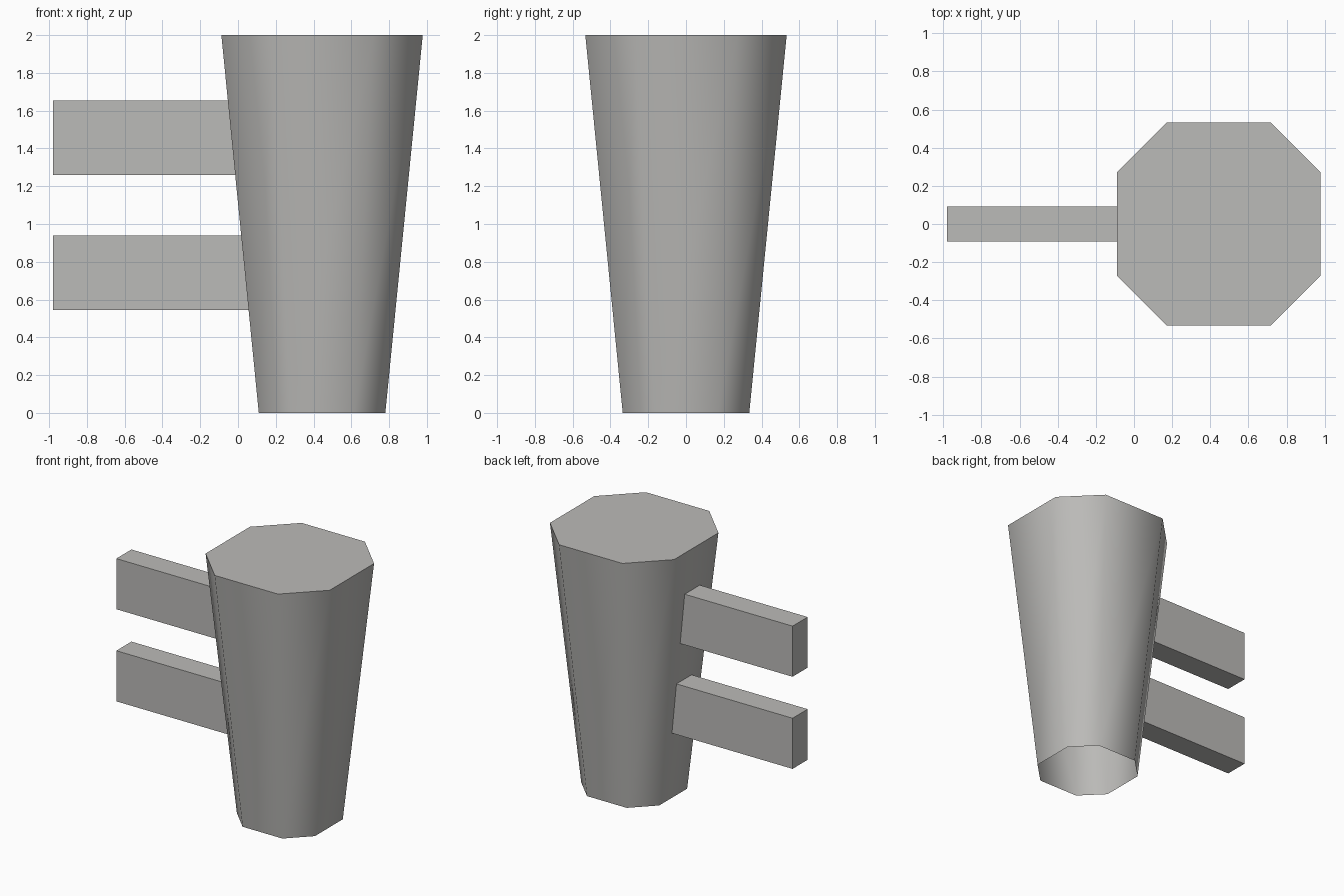
import bpy, bmesh, math

cube = bpy.data.objects.get("Cube")
if cube:
    bpy.data.objects.remove(cube, do_unlink=True)

grey = bpy.data.materials.new("warm grey")
grey.use_nodes = True
colour = (0.5, 0.495, 0.48, 1)
grey.diffuse_color = colour
grey.node_tree.nodes["Principled BSDF"].inputs["Base Color"].default_value = colour


def add_object(name, bm):
    mesh = bpy.data.meshes.new(name)
    bmesh.ops.recalc_face_normals(bm, faces=bm.faces)
    bm.to_mesh(mesh)
    bm.free()
    mesh.materials.append(grey)
    obj = bpy.data.objects.new(name, mesh)
    bpy.context.collection.objects.link(obj)
    return obj


def octagon(bm, half, z, centre=0.445):
    # Square with its corners cut off halfway along each side
    c = half * 0.51
    quarter = [(half, -c), (half, c)]
    points = []
    for turn in range(4):
        for x, y in quarter:
            a = turn * math.pi / 2
            points.append((centre + x * math.cos(a) - y * math.sin(a),
                           x * math.sin(a) + y * math.cos(a), z))
    return [bm.verts.new(p) for p in points]


# Tapered mug body, closed on top and open underneath
bm = bmesh.new()
low, high = octagon(bm, 0.335, 0), octagon(bm, 0.533, 2)
for i in range(8):
    j = (i + 1) % 8
    bm.faces.new((low[i], low[j], high[j], high[i]))
bm.faces.new(high)
body = add_object("mug_body", bm)
bpy.ops.object.select_all(action="DESELECT")
body.select_set(True)
bpy.context.view_layer.objects.active = body
bpy.ops.object.shade_smooth_by_angle(angle=math.radians(60))

# Two handle bars reaching just inside the body wall
x0, x1 = -0.98, 0.08
for name, z in (("lower_handle_bar", 0.742), ("upper_handle_bar", 1.457)):
    bm = bmesh.new()
    bmesh.ops.create_cube(bm, size=1)
    bmesh.ops.scale(bm, vec=(x1 - x0, 0.185, 0.393), verts=bm.verts)
    bmesh.ops.translate(bm, vec=((x0 + x1) / 2, 0, z), verts=bm.verts)
    add_object(name, bm)
